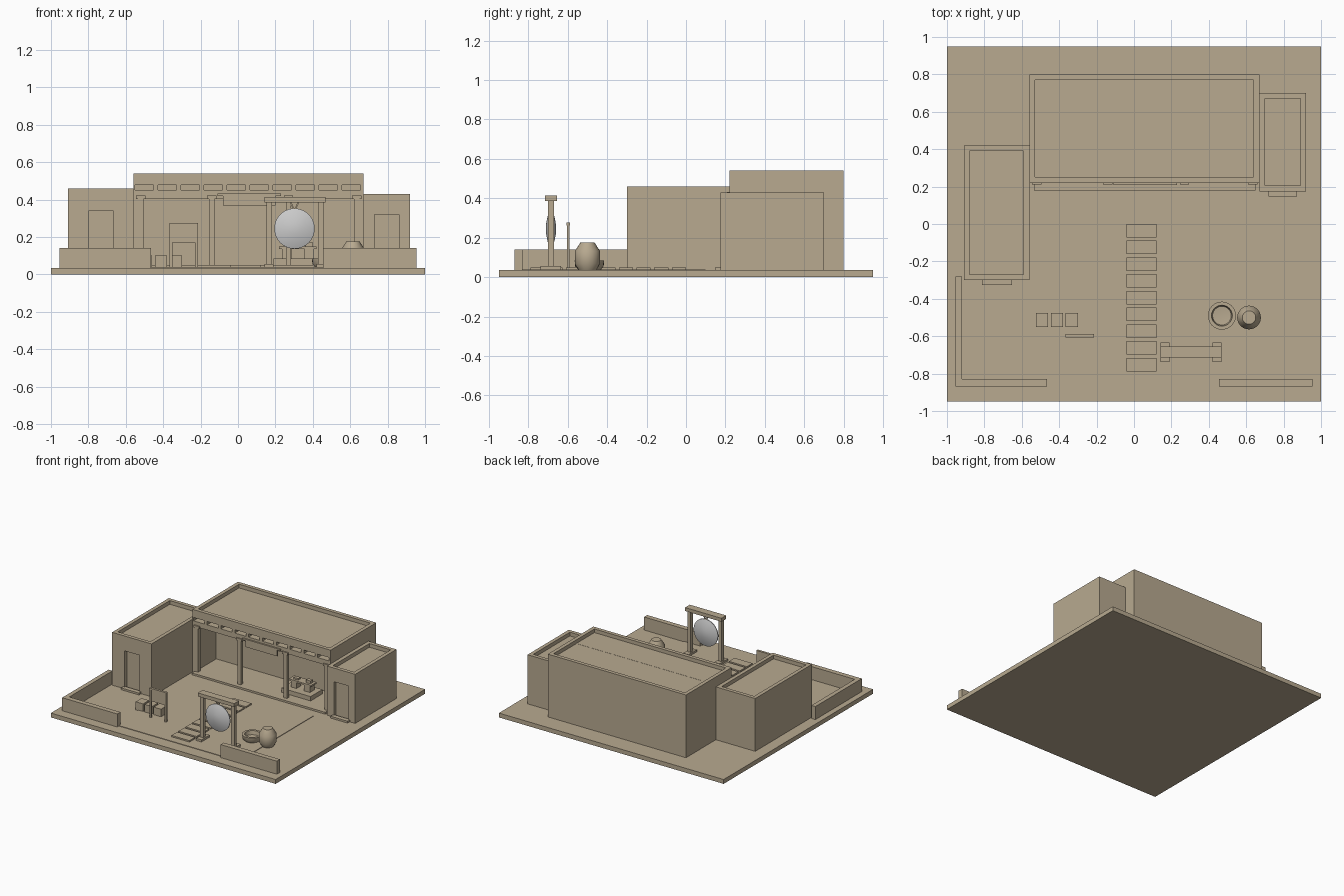
import bpy, bmesh, math
from mathutils import Vector

if "Cube" in bpy.data.objects:
    bpy.data.objects.remove(bpy.data.objects["Cube"])


def material(name, rgb):
    m = bpy.data.materials.new(name)
    m.diffuse_color = (*rgb, 1)
    m.use_nodes = True
    m.node_tree.nodes["Principled BSDF"].inputs["Base Color"].default_value = m.diffuse_color
    return m


SAND = material("sandy_tan", (0.48, 0.40, 0.28))
STEEL = material("pale_grey", (0.60, 0.60, 0.60))


def finish(name, bm, mat):
    bmesh.ops.recalc_face_normals(bm, faces=bm.faces)
    me = bpy.data.meshes.new(name)
    bm.to_mesh(me)
    bm.free()
    me.materials.append(mat)
    ob = bpy.data.objects.new(name, me)
    bpy.context.collection.objects.link(ob)
    return ob


def boxes(name, spans, mat=SAND):
    """One object made of boxes, each given as x0, x1, y0, y1, z0, z1."""
    bm = bmesh.new()
    for x0, x1, y0, y1, z0, z1 in spans:
        vs = bmesh.ops.create_cube(bm, size=1)["verts"]
        for v in vs:
            v.co = Vector(((x0 + x1) / 2 + v.co.x * (x1 - x0),
                           (y0 + y1) / 2 + v.co.y * (y1 - y0),
                           (z0 + z1) / 2 + v.co.z * (z1 - z0)))
    return finish(name, bm, mat)


def lathe(name, profile, loc, mat=SAND, segs=24, face_front=False):
    """Revolve (radius, height) points about z, or about y when face_front."""
    bm = bmesh.new()
    vs = [bm.verts.new((r, 0, h)) for r, h in profile]
    es = [bm.edges.new(p) for p in zip(vs, vs[1:])]
    bmesh.ops.spin(bm, geom=vs + es, cent=(0, 0, 0), axis=(0, 0, 1),
                   angle=2 * math.pi, steps=segs)
    bmesh.ops.remove_doubles(bm, verts=bm.verts, dist=1e-4)
    ob = finish(name, bm, mat)
    ob.location = loc
    if face_front:
        ob.rotation_euler.x = math.pi / 2
    bpy.ops.object.select_all(action='DESELECT')
    ob.select_set(True)
    bpy.context.view_layer.objects.active = ob
    bpy.ops.object.shade_smooth_by_angle(angle=math.radians(35))
    return ob


def parapet(name, x0, x1, y0, y1, z0, z1, t=0.03):
    boxes(name, [(x0, x1, y0, y0 + t, z0, z1), (x0, x1, y1 - t, y1, z0, z1),
                 (x0, x0 + t, y0 + t, y1 - t, z0, z1),
                 (x1 - t, x1, y0 + t, y1 - t, z0, z1)])


def wing(name, x0, x1, y0, y1, top, dx0, dx1, dtop):
    """Side building with a recessed doorway, frame, step and parapet."""
    g, d, roof = 0.03, 0.03, top - 0.03
    boxes(name + "_body", [(x0, x1, y0 + d, y1, g, roof),
                           (x0, dx0, y0, y0 + d, g, roof),
                           (dx1, x1, y0, y0 + d, g, roof),
                           (dx0, dx1, y0, y0 + d, dtop, roof)])
    boxes(name + "_door", [(dx0 + 0.012, dx1 - 0.012, y0 + d - 0.008, y0 + d, g, dtop - 0.012)])
    boxes(name + "_step", [(dx0 - 0.012, dx1 + 0.012, y0 - 0.027, y0 + 0.01, g, 0.05)])
    parapet(name + "_parapet", x0, x1, y0, y1, roof, top)


# Ground and courtyard
boxes("ground_slab", [(-1, 1, -0.95, 0.95, 0, 0.035)])
boxes("courtyard_floor", [(-0.5, 0.6, -0.85, 0.1, 0.03, 0.039)])
boxes("path_slabs", [(-0.04, 0.12, -0.072 - 0.0895 * i, -0.0895 * i, 0.03, 0.05)
                     for i in range(9)])
boxes("yard_walls", [(-0.955, -0.92, -0.83, -0.28, 0.03, 0.14),
                     (-0.955, -0.465, -0.87, -0.83, 0.03, 0.14),
                     (0.455, 0.955, -0.87, -0.83, 0.03, 0.14)])

# Side buildings
wing("left_wing", -0.91, -0.56, -0.30, 0.42, 0.46, -0.80, -0.665, 0.34)
wing("right_annex", 0.67, 0.92, 0.175, 0.70, 0.43, 0.73, 0.86, 0.32)

# Main hall with an open front
X0, X1, YF, YB, YI = -0.56, 0.67, 0.22, 0.80, 0.48
boxes("hall_body", [(X0, X1, YI, YB, 0.03, 0.51),
                    (X0, X0 + 0.03, YF, YI, 0.03, 0.43),
                    (X1 - 0.03, X1, YF, YI, 0.03, 0.43)])
boxes("hall_terrace", [(-0.535, 0.65, 0.18, YI, 0.03, 0.05)])
parapet("hall_parapet", X0, X1, YF, YB, 0.51, 0.54)

# Roof slab with a row of slots between the beam ends
beams = [X0 + 0.004] + [-0.5635 + 0.123 * i for i in range(1, 10)] + [X1 - 0.012]
boxes("hall_roof", [(X0, X1, YF, YI, 0.42, 0.45), (X0, X1, YF, YI, 0.477, 0.511),
                    (X0, X1, YF + 0.05, YI, 0.45, 0.477)])
boxes("roof_beam_ends", [(x - 0.012, x + 0.012, YF, YF + 0.05, 0.45, 0.477)
                         for x in beams[1:-1]]
      + [(X0, -0.55, YF, YF + 0.05, 0.45, 0.477), (0.655, X1, YF, YF + 0.05, 0.45, 0.477)])

# Portico columns, with capitals and bases
cols = [-0.52, -0.14, 0.27, 0.635]
boxes("portico_columns", [(x - 0.014, x + 0.014, 0.215, 0.243, 0.05, 0.42) for x in cols])
boxes("column_capitals", [(x - 0.025, x + 0.025, 0.21, 0.25, 0.402, 0.421) for x in cols])
boxes("portico_lintel", [(-0.53, 0.64, 0.222, 0.245, 0.407, 0.42)])
boxes("name_board", [(-0.08, 0.20, 0.212, 0.222, 0.368, 0.425),
                     (-0.11, 0.23, 0.208, 0.222, 0.42, 0.432)])

# Desk on a dais
boxes("dais", [(0.19, 0.45, 0.28, 0.43, 0.05, 0.085)])
boxes("desk", [(0.22, 0.42, 0.33, 0.40, 0.135, 0.148),
               (0.235, 0.285, 0.335, 0.395, 0.08, 0.135),
               (0.355, 0.405, 0.335, 0.395, 0.08, 0.135)])
boxes("desk_items", [(0.25, 0.29, 0.35, 0.38, 0.148, 0.16),
                     (0.36, 0.40, 0.35, 0.38, 0.148, 0.17)])

# Gong stand
GX, GY, GZ = 0.305, -0.685, 0.245
for side, s in (("left", -1), ("right", 1)):
    px = GX + s * 0.138
    boxes("gong_post_" + side, [(px - 0.014, px + 0.014, GY - 0.015, GY + 0.015, 0.03, 0.39)])
    boxes("gong_foot_" + side, [(px - 0.024, px + 0.024, GY - 0.052, GY + 0.052, 0.03, 0.056)])
boxes("gong_crossbeam", [(0.143, 0.467, GY - 0.03, GY + 0.03, 0.385, 0.413)])
lathe("gong_disc", [(0, 0.026), (0.03, 0.024), (0.06, 0.018), (0.09, 0.010), (0.108, 0.003),
                    (0.108, -0.003), (0.09, -0.010), (0.06, -0.018), (0.03, -0.024), (0, -0.026)],
      (0.302, GY, GZ), STEEL, 40, True)
for side, s in (("left", -1), ("right", 1)):
    strap = boxes("gong_strap_" + side, [(-0.004, 0.004, -0.004, 0.004, -0.025, 0.025)])
    strap.location = (0.302 + s * 0.012, GY, 0.366)
    strap.rotation_euler.y = s * 0.42

# Notice board and stools
boxes("notice_posts", [(-0.365, -0.350, -0.605, -0.59, 0.03, 0.275),
                       (-0.230, -0.215, -0.605, -0.59, 0.03, 0.275)])
boxes("notice_panel", [(-0.352, -0.228, -0.60, -0.592, 0.17, 0.268),
                       (-0.365, -0.215, -0.607, -0.588, 0.263, 0.276)])
boxes("stools", [(x, x + 0.065, -0.55, -0.475, 0.03, 0.10) for x in (-0.525, -0.445, -0.365)])

# Basin and jar
lathe("basin", [(0, 0.035), (0.055, 0.035), (0.072, 0.055), (0.075, 0.085),
                (0.056, 0.085), (0.050, 0.055), (0, 0.05)], (0.47, -0.49, 0))
lathe("jar", [(0, 0.035), (0.045, 0.035), (0.064, 0.068), (0.064, 0.132),
              (0.038, 0.172), (0.036, 0.176), (0, 0.176)], (0.615, -0.50, 0), segs=16)
